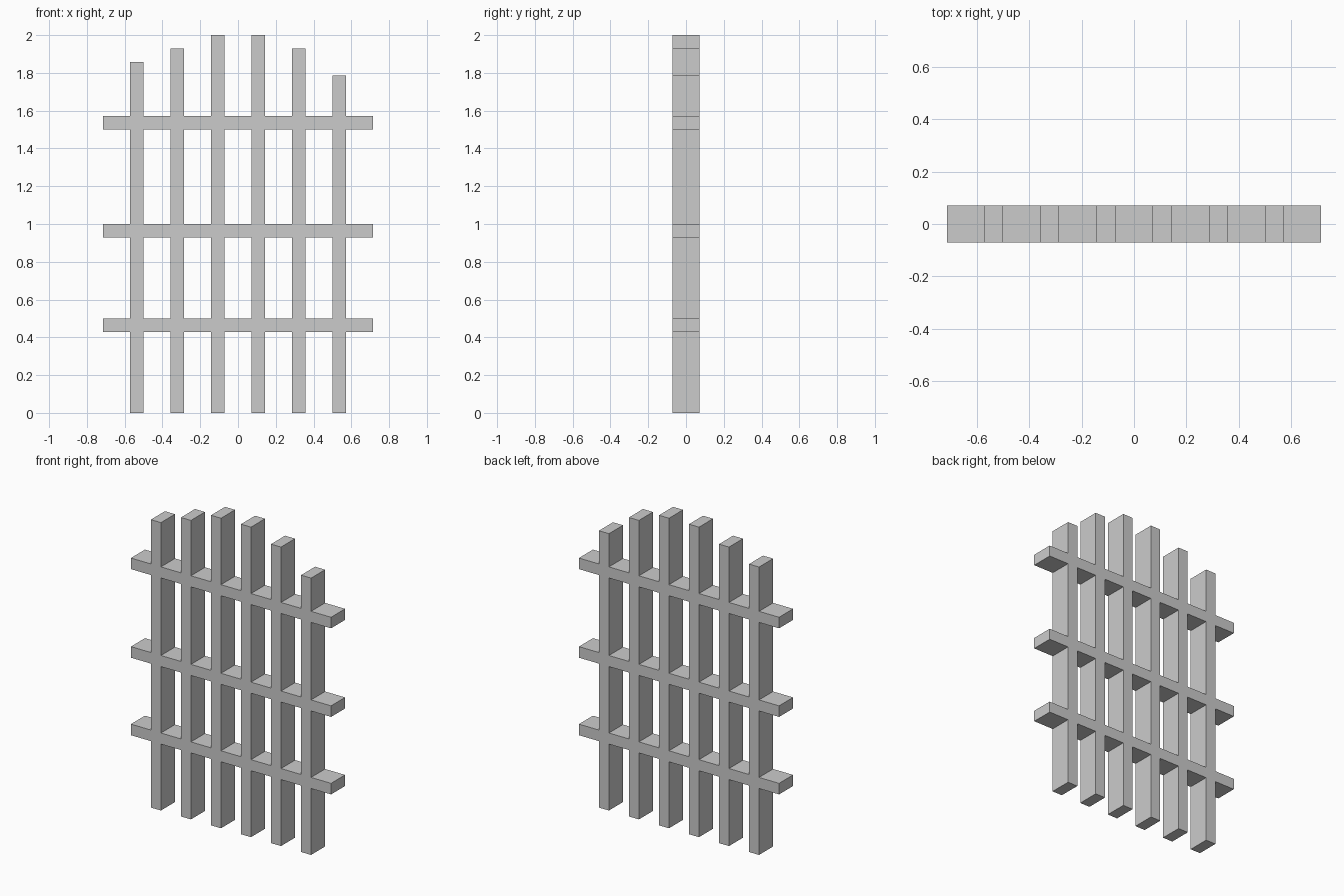
import bpy
import bmesh
from mathutils import Matrix, Vector

if "Cube" in bpy.data.objects:
    bpy.data.objects.remove(bpy.data.objects["Cube"])

U = 1 / 14  # thickness of one bar


def bars(name, boxes):
    """One object made of boxes given as (x0, x1, z0, z1) in bar units."""
    bm = bmesh.new()
    for x0, x1, z0, z1 in boxes:
        centre = Vector(((x0 + x1) / 2, 0, (z0 + z1) / 2)) * U
        size = Vector((x1 - x0, 2, z1 - z0)) * U
        bmesh.ops.create_cube(bm, size=1, matrix=Matrix.LocRotScale(centre, None, size))
    mesh = bpy.data.meshes.new(name)
    bm.to_mesh(mesh)
    bm.free()
    obj = bpy.data.objects.new(name, mesh)
    bpy.context.collection.objects.link(obj)
    return obj


# Six uprights with an uneven arched top
tops = [26, 27, 28, 28, 27, 25]
lattice = bars("lattice_gate", [(-8 + 3 * i, -7 + 3 * i, 0, top) for i, top in enumerate(tops)])

# Three cross rails, flush with the uprights
rails = bars("cross_rails", [(-10, 10, z, z + 1) for z in (6, 13, 21)])

# Merge the rails into the uprights as one clean solid
union = lattice.modifiers.new("join_rails", 'BOOLEAN')
union.operation = 'UNION'
union.solver = 'EXACT'
union.object = rails
bpy.context.view_layer.objects.active = lattice
bpy.ops.object.modifier_apply(modifier=union.name)
bpy.data.objects.remove(rails)
